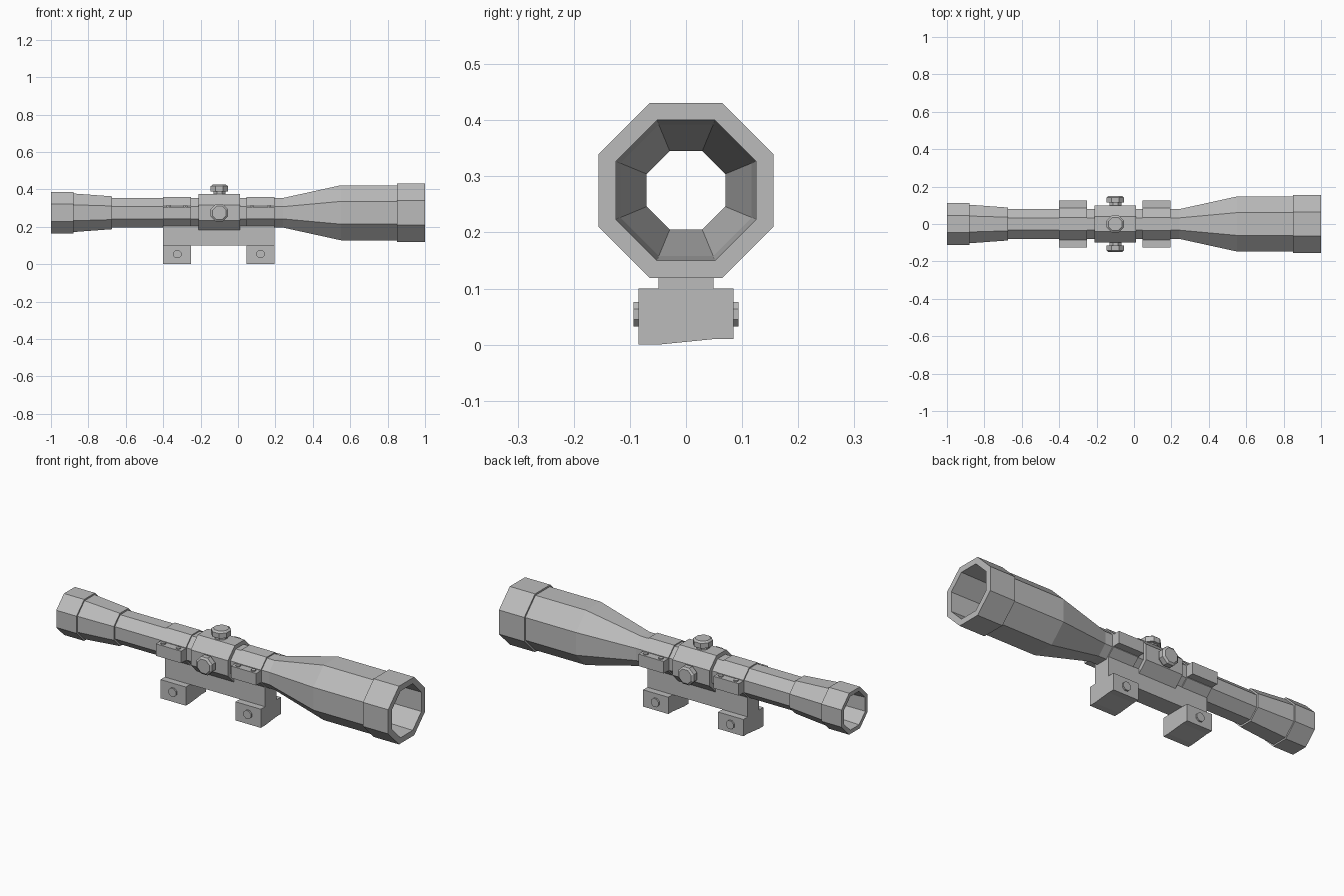
import bpy, bmesh, math
from mathutils import Matrix, Vector

cube = bpy.data.objects.get("Cube")
if cube:
    bpy.data.objects.remove(cube, do_unlink=True)

grey = bpy.data.materials.new("plain grey")
grey.use_nodes = True
colour = (0.5, 0.5, 0.5, 1)
grey.diffuse_color = colour
grey.node_tree.nodes["Principled BSDF"].inputs["Base Color"].default_value = colour

AXIS_Z = 0.275
TURRET_X = -0.1
ALONG_X = Matrix.Rotation(math.pi / 2, 4, 'Y')


def finish(name, bm):
    bmesh.ops.recalc_face_normals(bm, faces=bm.faces)
    mesh = bpy.data.meshes.new(name)
    bm.to_mesh(mesh)
    bm.free()
    mesh.materials.append(grey)
    obj = bpy.data.objects.new(name, mesh)
    bpy.context.collection.objects.link(obj)
    return obj


def lathe(name, profile, matrix, sides=8, closed=False):
    """Flat-sided turning; profile holds (distance along axis, flat radius)."""
    bm = bmesh.new()
    rings = []
    for h, flat in profile:
        r = flat / math.cos(math.pi / sides)
        angles = [(i + 0.5) * 2 * math.pi / sides for i in range(sides)]
        rings.append([bm.verts.new(matrix @ Vector((r * math.cos(a), r * math.sin(a), h)))
                      for a in angles])
    pairs = list(zip(rings, rings[1:]))
    if closed:
        pairs.append((rings[-1], rings[0]))
    else:
        bm.faces.new(rings[0])
        bm.faces.new(rings[-1])
    for a, b in pairs:
        for i in range(sides):
            j = (i + 1) % sides
            bm.faces.new((a[i], a[j], b[j], b[i]))
    return finish(name, bm)


def prism(name, section, x0, x1):
    """Extrude a (y, z) section along x."""
    bm = bmesh.new()
    face = bm.faces.new([bm.verts.new((x0, y, z)) for y, z in section])
    ext = bmesh.ops.extrude_face_region(bm, geom=[face])
    moved = [v for v in ext["geom"] if isinstance(v, bmesh.types.BMVert)]
    bmesh.ops.translate(bm, verts=moved, vec=(x1 - x0, 0, 0))
    return finish(name, bm)


def box(name, x0, x1, y0, y1, z0, z1):
    return prism(name, [(y0, z0), (y1, z0), (y1, z1), (y0, z1)], x0, x1)


# Hollow sight tube: outer wall, then back along the bore
axis = Matrix.Translation((0, 0, AXIS_Z)) @ ALONG_X
outer = [(-1, 0.111), (-0.88, 0.111), (-0.88, 0.103), (-0.675, 0.088), (-0.675, 0.079),
         (0.24, 0.079), (0.55, 0.147), (0.85, 0.147), (0.85, 0.156), (1, 0.156)]
bore = [(1, 0.125), (0.55, 0.117), (0.24, 0.07), (-0.675, 0.07), (-0.9, 0.085), (-1, 0.09)]
lathe("sight_tube", outer + bore, axis, closed=True)

# Turret housing and its three knobs
lathe("turret_housing", [(-0.21, 0.079), (-0.21, 0.1), (0.01, 0.1), (0.01, 0.079)],
      axis, closed=True)
knob = [(0.09, 0.032), (0.115, 0.032), (0.115, 0.046), (0.142, 0.046), (0.15, 0.036)]
for name, angle in (("top_knob", 0), ("front_knob", 90), ("back_knob", -90)):
    turn = Matrix.Rotation(math.radians(angle), 4, 'X')
    lathe(name, knob, Matrix.Translation((TURRET_X, 0, AXIS_Z)) @ turn)

# Mounting rail
box("mount_rail", -0.4, 0.195, -0.049, 0.049, 0.1, 0.205)

# Ring clamps with flanges and screws, clamp feet with cross bolts
foot = [(-0.085, 0), (-0.05, 0), (0.05, 0.01), (0.085, 0.01), (0.085, 0.1), (-0.085, 0.1)]
for end, x0, x1 in (("rear", -0.4, -0.25), ("fore", 0.045, 0.195)):
    mid = (x0 + x1) / 2
    lathe(end + "_ring", [(x0, 0.075), (x0, 0.085), (x1, 0.085), (x1, 0.075)],
          axis, closed=True)
    prism(end + "_foot", foot, x0, x1)
    for side, s in (("front", -1), ("back", 1)):
        y0, y1 = sorted((s * 0.075, s * 0.125))
        box(f"{end}_{side}_flange", x0, x1, y0, y1, 0.243, 0.307)
        for dx in (-0.045, 0.045):
            lathe(f"{end}_{side}_screw", [(0.3, 0.011), (0.313, 0.011)],
                  Matrix.Translation((mid + dx, s * 0.105, 0)), sides=6)
        turn = Matrix.Rotation(-s * math.pi / 2, 4, 'X')
        lathe(f"{end}_{side}_bolt", [(0.08, 0.022), (0.094, 0.022)],
              Matrix.Translation((mid, 0, 0.054)) @ turn)
